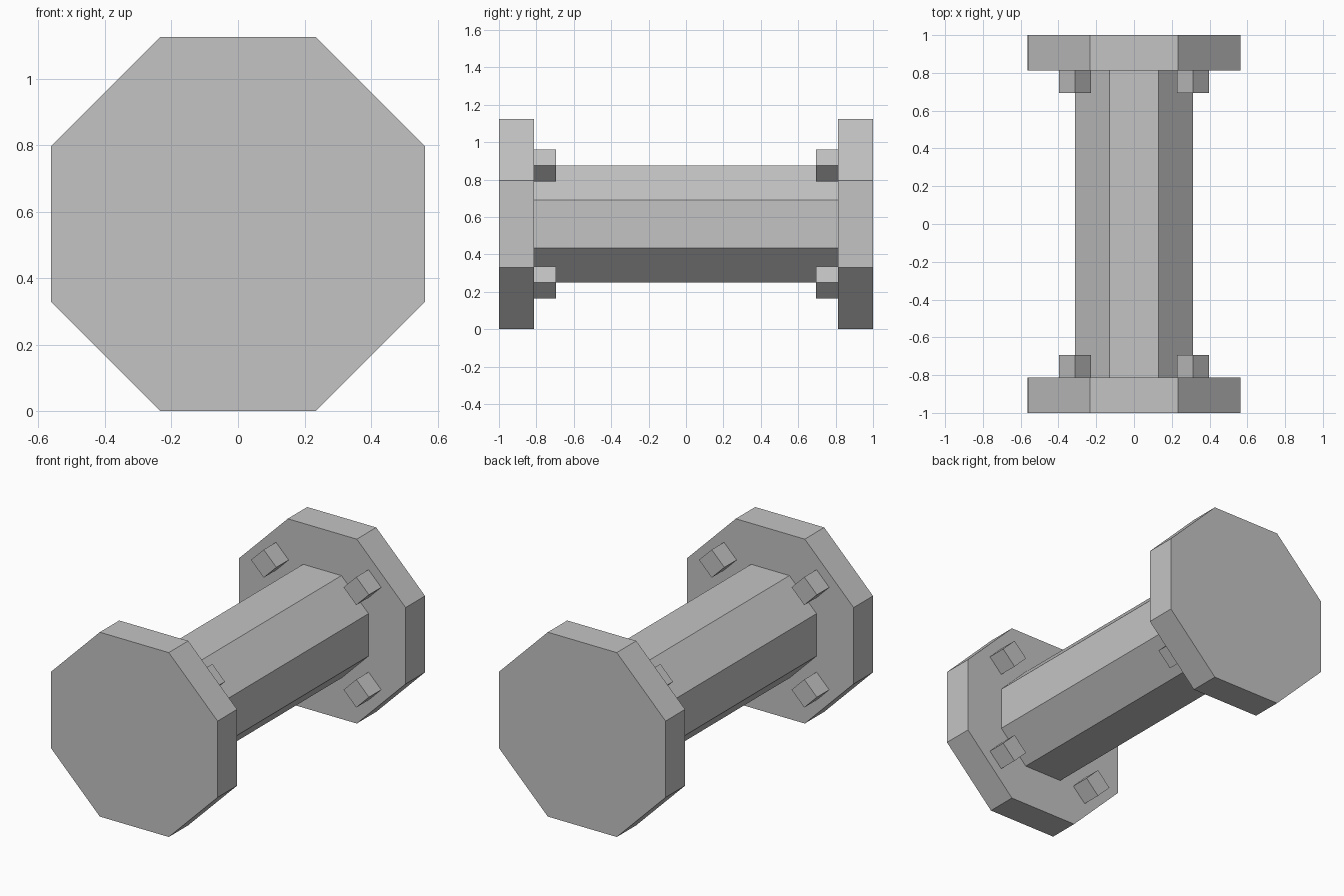
import bpy, bmesh
from math import radians, cos
from mathutils import Matrix

cube = bpy.data.objects.get("Cube")
if cube:
    bpy.data.objects.remove(cube, do_unlink=True)

metal = bpy.data.materials.new("plain grey metal")
metal.use_nodes = True
grey = (0.55, 0.55, 0.55, 1)
metal.diffuse_color = grey
metal.node_tree.nodes["Principled BSDF"].inputs["Base Color"].default_value = grey

AXIS_Z = 0.5625    # height of the spool's axis
INNER = 0.8125     # inner face of each flange
BOLT = 0.3125      # bolt offset from the axis


def prism(name, sides, radius, y0, y1, x=0, z=AXIS_Z, turn=0):
    """Flat-shaded prism lying along y from y0 to y1."""
    bm = bmesh.new()
    place = (Matrix.Translation((x, (y0 + y1) / 2, z))
             @ Matrix.Rotation(radians(90), 4, 'X')
             @ Matrix.Rotation(radians(turn), 4, 'Z'))
    bmesh.ops.create_cone(bm, cap_ends=True, segments=sides, radius1=radius,
                          radius2=radius, depth=abs(y1 - y0), matrix=place)
    bmesh.ops.recalc_face_normals(bm, faces=bm.faces)
    mesh = bpy.data.meshes.new(name)
    bm.to_mesh(mesh)
    bm.free()
    mesh.materials.append(metal)
    obj = bpy.data.objects.new(name, mesh)
    bpy.context.collection.objects.link(obj)


def octagon(name, apothem, y0, y1):
    prism(name, 8, apothem / cos(radians(22.5)), y0, y1, turn=22.5)


# Central shaft
octagon("shaft", 0.3125, -INNER, INNER)

# End flanges, each with four diamond-set square bolts on its inner face
for end, s in (("front", -1), ("back", 1)):
    octagon(end + "_flange", 0.5625, s * INNER, s)
    for side, sx in (("left", 1), ("right", -1)):
        for level, sz in (("upper", 1), ("lower", -1)):
            prism(f"{end}_{level}_{side}_bolt", 4, 0.0855, s * 0.694, s * INNER,
                  x=sx * BOLT, z=AXIS_Z + sz * BOLT)
